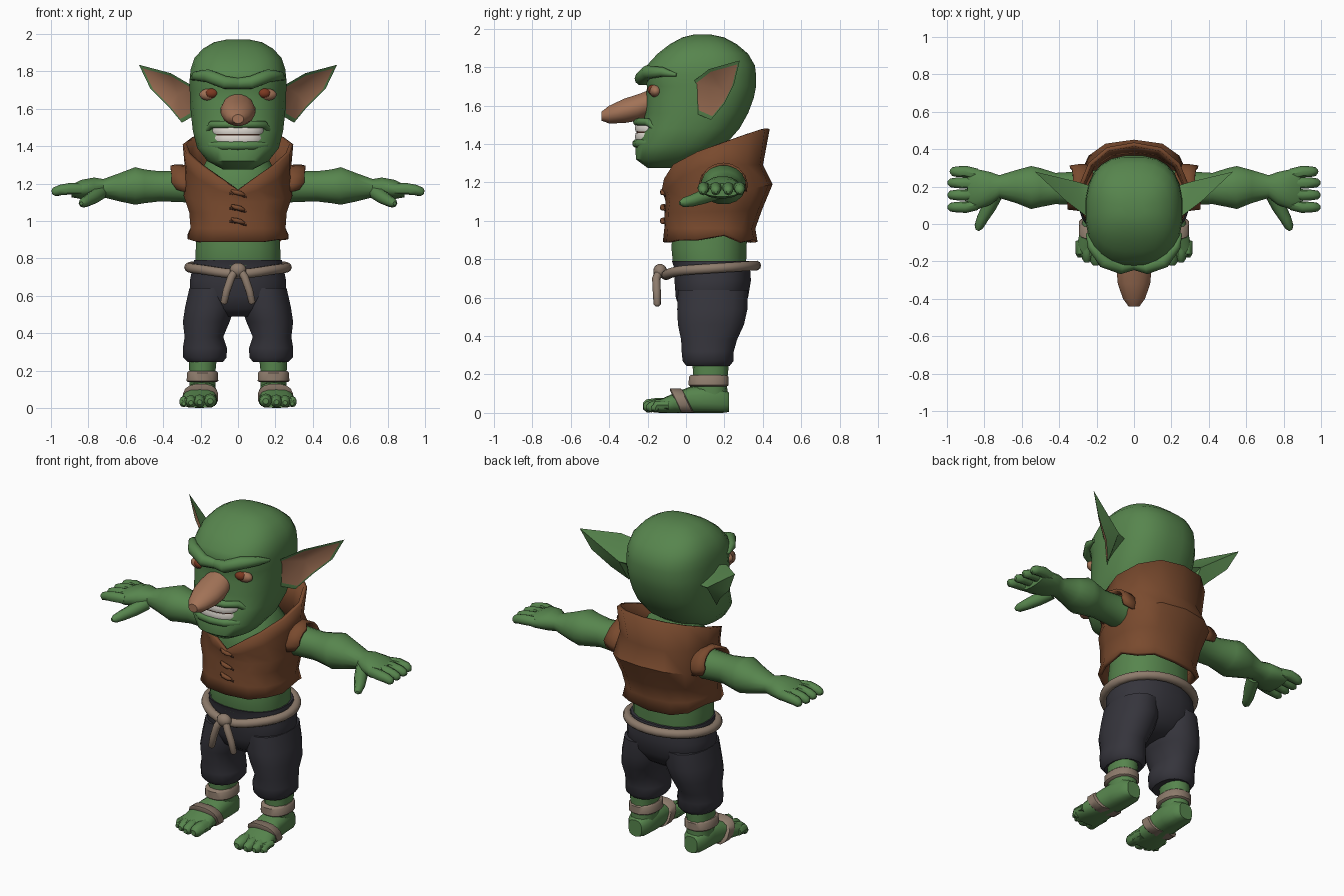
import bpy, bmesh, math, random
from mathutils import Vector, Matrix

if "Cube" in bpy.data.objects:
    bpy.data.objects.remove(bpy.data.objects["Cube"])

random.seed(4)
COLOURS = {
    "skin_green": (0.095, 0.235, 0.075), "vest_brown": (0.19, 0.068, 0.027),
    "trouser_charcoal": (0.036, 0.035, 0.045), "rope_tan": (0.27, 0.2, 0.15),
    "nose_pink": (0.36, 0.17, 0.095), "eye_rust": (0.2, 0.04, 0.015),
    "tooth_white": (0.75, 0.71, 0.65), "dark_brown": (0.05, 0.02, 0.012)}
MATS = {}
for key, col in COLOURS.items():
    MATS[key] = bpy.data.materials.new(key)
    MATS[key].diffuse_color = (*col, 1)
SKIN, VEST, PANTS, ROPE, PINK, RUST, WHITE, DARK = COLOURS


def finish(name, bm, mats, mirror=False):
    bmesh.ops.recalc_face_normals(bm, faces=bm.faces)
    me = bpy.data.meshes.new(name)
    bm.to_mesh(me)
    bm.free()
    for m in mats:
        me.materials.append(MATS[m])
    ob = bpy.data.objects.new(name, me)
    bpy.context.collection.objects.link(ob)
    if mirror:
        mod = ob.modifiers.new("mirror", "MIRROR")
        mod.use_mirror_merge = False
    return ob


def ring(axis, pos, a, b, ra, rb, n=16, p=2.3):
    """Rounded cross-section at pos on an axis, centred on the other two."""
    pts = []
    for i in range(n):
        t = 2 * math.pi * (i + 0.5) / n
        c, s = math.cos(t), math.sin(t)
        u = a + ra * math.copysign(abs(c) ** (2 / p), c)
        v = b + rb * math.copysign(abs(s) ** (2 / p), s)
        pts.append({"x": (pos, u, v), "y": (u, pos, v), "z": (u, v, pos)}[axis])
    return pts


def skin_rings(name, rings, mat, closed=True, cap=True, mirror=False):
    bm = bmesh.new()
    vs = [[bm.verts.new(p) for p in r] for r in rings]
    n = len(rings[0])
    for r0, r1 in zip(vs, vs[1:]):
        for i in range(n if closed else n - 1):
            j = (i + 1) % n
            bm.faces.new((r0[i], r0[j], r1[j], r1[i]))
    if cap:
        bm.faces.new(vs[0])
        bm.faces.new(vs[-1])
    return finish(name, bm, [mat], mirror)


def loft(name, axis, table, mat, mirror=False, n=16, p=2.3):
    return skin_rings(name, [ring(axis, *row, n=n, p=p) for row in table], mat, mirror=mirror)


def front_back(rows):
    """(z, half width, front y, back y) rows to centred ring rows."""
    return [(z, 0, (f + b) / 2, w, (b - f) / 2) for z, w, f, b in rows]


def tube(name, pts, mat, cyclic=False, mirror=False, res=3):
    """Swept round tube through (x, y, z, radius) points."""
    cu = bpy.data.curves.new(name, "CURVE")
    cu.dimensions = "3D"
    cu.bevel_depth, cu.bevel_resolution, cu.use_fill_caps = 1, res, True
    sp = cu.splines.new("POLY")
    sp.points.add(len(pts) - 1)
    for q, (x, y, z, r) in zip(sp.points, pts):
        q.co, q.radius = (x, y, z, 1), r
    sp.use_cyclic_u = cyclic
    tmp = bpy.data.objects.new(name + "_path", cu)
    bpy.context.collection.objects.link(tmp)
    bpy.context.view_layer.update()
    bm = bmesh.new()
    bm.from_mesh(tmp.to_mesh())
    tmp.to_mesh_clear()
    bpy.data.objects.remove(tmp)
    bmesh.ops.remove_doubles(bm, verts=bm.verts, dist=1e-5)
    return finish(name, bm, [mat], mirror)


def blob(name, loc, size, mat, mirror=False):
    bm = bmesh.new()
    bmesh.ops.create_uvsphere(bm, u_segments=14, v_segments=9, radius=1,
                              matrix=Matrix.Translation(loc) @ Matrix.Diagonal((*size, 1)))
    return finish(name, bm, [mat], mirror)


# Head
loft("head", "z", front_back([
    (1.275, .08, -.2, -.02), (1.32, .165, -.262, .1), (1.39, .22, -.265, .2), (1.48, .243, -.225, .28),
    (1.56, .252, -.215, .325), (1.64, .258, -.21, .355), (1.70, .26, -.205, .367), (1.76, .26, -.225, .367),
    (1.81, .255, -.205, .36), (1.87, .235, -.15, .325), (1.92, .19, -.085, .265), (1.955, .13, -.02, .2),
    (1.97, .06, .04, .13)]), SKIN, n=24, p=2.5)
tube("brow", [(0, -.215, 1.735, .03), (.07, -.232, 1.74, .036), (.16, -.2, 1.775, .036),
              (.225, -.12, 1.775, .025), (.25, -.05, 1.76, .008)], SKIN, mirror=True)
blob("eye_socket", (.15, -.158, 1.675), (.058, .032, .033), PINK, True)
blob("eye", (.14, -.173, 1.682), (.036, .028, .027), RUST, True)
loft("nose", "y", [(-.16, 0, 1.625, .075, .07), (-.25, 0, 1.59, .095, .07), (-.32, 0, 1.573, .088, .065),
                   (-.40, 0, 1.553, .06, .047), (-.44, 0, 1.545, .03, .024)], PINK, p=2)

# Mouth: two rows of teeth between the lips
for label, z0, z1 in (("upper_teeth", 1.464, 1.5), ("lower_teeth", 1.42, 1.458)):
    loft(label, "z", [(z0, 0, -.13, .143, .133), ((z0 + z1) / 2, 0, -.13, .148, .138),
                      (z1, 0, -.13, .143, .133)], WHITE, n=20, p=2.5)
loft("mouth_gap", "z", [(1.44, 0, -.13, .14, .13), (1.48, 0, -.13, .14, .13)], DARK, n=20, p=2.5)
for label, z, r in (("upper_lip", 1.515, .02), ("lower_lip", 1.402, .024)):
    tube(label, [(-.18, -.13, 1.46, .012), (-.14, -.2, z, r), (-.08, -.243, z, r), (0, -.256, z, r),
                 (.08, -.243, z, r), (.14, -.2, z, r), (.18, -.13, 1.46, .012)], SKIN)

# Ears: rim, sunken pink inside, and a tapering back
outline = [Vector(p) for p in ((.24, .03, 1.72), (.36, .12, 1.79), (.53, .28, 1.835), (.47, .25, 1.71),
                               (.37, .2, 1.61), (.30, .13, 1.525), (.24, .05, 1.56))]
mid = sum(outline, Vector()) / len(outline)
bm = bmesh.new()
outer = [bm.verts.new(p) for p in outline]
inner = [bm.verts.new(mid + (p - mid) * .87 + Vector((0, .004, 0))) for p in outline]
cup = bm.verts.new(mid + Vector((-.04, .045, 0)))
back = bm.verts.new((.30, .225, 1.67))
root = bm.verts.new((.22, .2, 1.66))
for i in range(7):
    j = (i + 1) % 7
    bm.faces.new((outer[i], outer[j], inner[j], inner[i]))
    bm.faces.new((inner[i], inner[j], cup)).material_index = 1
    if i < 6:
        bm.faces.new((outer[j], outer[i], back))
bm.faces.new((outer[0], root, back))
bm.faces.new((outer[6], back, root))
bm.faces.new((outer[0], outer[6], root))
finish("ear", bm, [SKIN, PINK], True)

# Torso skin
loft("neck", "z", front_back([(1.04, .22, -.075, .34), (1.18, .22, -.075, .34), (1.27, .2, -.06, .31),
                              (1.36, .15, .0, .25)]), SKIN)
loft("belly", "z", front_back([(.7, .22, -.05, .31), (.78, .23, -.07, .315), (.86, .228, -.078, .318),
                               (.96, .22, -.07, .32)]), SKIN, n=20)

# Vest: body rings running up into a flared V collar, given for one half
HALF = 8
rows = []
for zb, zf, w, f, b in ((.9, .9, .265, -.11, .362), (.96, .96, .248, -.102, .35),
                        (1.06, 1.04, .255, -.102, .385), (1.19, 1.1, .285, -.095, .44)):
    row = []
    for k in range(HALF):
        t = math.pi * k / (HALF - 1)
        s, c = math.sin(t), math.cos(t)
        x = w * max(s, 0) ** .78 if 0 < k < HALF - 1 else 0
        y = (f + b) / 2 + (b - f) / 2 * math.copysign(abs(c) ** .78, c)
        row.append((x, y, zb + (zf - zb) * (1 - c) / 2))
    rows.append(row)
rows.append([(0, .39, 1.29), (.12, .375, 1.29), (.22, .31, 1.29), (.275, .2, 1.3),
             (.265, .08, 1.28), (.2, -.03, 1.22), (.1, -.09, 1.165), (0, -.105, 1.135)])
rows.append([(0, .425, 1.48), (.14, .4, 1.475), (.235, .32, 1.45), (.285, .2, 1.41),
             (.265, .06, 1.36), (.19, -.06, 1.295), (.08, -.105, 1.22), (0, -.115, 1.165)])
rings = [r + [(-x, y, z) for x, y, z in r[-2:0:-1]] for r in rows]
rings[0] = [(x, y, z + random.choice((-.012, 0, .025))) for x, y, z in rings[0]]
vest = skin_rings("vest", rings, VEST, cap=False)
sol = vest.modifiers.new("cloth", "SOLIDIFY")
sol.thickness, sol.offset = .022, 0

# Ragged shoulder caps of the vest
caps = []
for x, r, zc in ((.22, .115, 1.18), (.29, .115, 1.185), (.35, .108, 1.195)):
    caps.append([(x + (random.uniform(-.03, .015) if x > .3 else 0), .195 + 1.1 * r * math.cos(t),
                  zc + r * math.sin(t)) for t in [math.radians(-15 + 21 * i) for i in range(11)]])
cap_ob = skin_rings("shoulder_cap", caps, VEST, closed=False, cap=False, mirror=True)
cap_ob.modifiers.new("cloth", "SOLIDIFY").thickness = .015

# Toggles down the front, each over a dark slit
for i, z in enumerate((1.15, 1.07, 1.0)):
    tube(f"toggle_{i}", [(-.035, -.112, z + .012, .006), (-.015, -.122, z + .004, .013),
                         (.015, -.122, z - .004, .013), (.035, -.112, z - .012, .006)], VEST)
    tube(f"slit_{i}", [(-.045, -.108, z - .003, .005), (.045, -.108, z - .022, .005)], DARK)

# Arms and hands
loft("arm", "x", [(.2, .19, 1.185, .1, .095), (.3, .19, 1.185, .092, .086), (.42, .19, 1.185, .085, .082),
                  (.5, .195, 1.185, .106, .092), (.55, .195, 1.187, .117, .102), (.63, .2, 1.18, .09, .078),
                  (.72, .2, 1.175, .062, .05), (.77, .19, 1.175, .09, .058), (.84, .185, 1.168, .11, .052),
                  (.89, .185, 1.16, .105, .034)], SKIN, True, p=2.1)
for i, y in enumerate((.09, .155, .22, .28)):
    tip = .995 - .012 * (i == 3)
    tube(f"finger_{i}", [(.84, .185 + (y - .185) * .85, 1.17, .03), (.9, y, 1.172, .031),
                         (.95, y, 1.165, .028), (tip - .012, y, 1.155, .023), (tip, y, 1.152, .01)],
         SKIN, mirror=True, res=2)
tube("thumb", [(.74, .16, 1.15, .04), (.775, .09, 1.125, .037), (.81, .03, 1.105, .031),
               (.83, -.015, 1.095, .024), (.838, -.033, 1.093, .01)], SKIN, mirror=True, res=2)

# Trousers
loft("trouser_hips", "z", front_back([(.49, .1, .02, .22), (.53, .2, -.03, .28), (.6, .262, -.055, .325),
                                      (.69, .258, -.062, .34), (.76, .243, -.065, .335),
                                      (.79, .238, -.075, .33)]), PANTS, n=20, p=2.4)
loft("trouser_leg", "z", [(.245, .175, .115, .095, .115), (.27, .177, .115, .118, .135),
                          (.32, .177, .113, .12, .138), (.38, .182, .12, .105, .148),
                          (.46, .17, .13, .127, .175), (.54, .15, .137, .135, .186),
                          (.64, .14, .14, .122, .185)], PANTS, True, p=2.2)

# Rope belt with a knot and two hanging ends
belt = []
for i in range(28):
    t = 2 * math.pi * i / 28
    s = math.sin(t)
    belt.append((.262 * math.cos(t), .13 + .235 * s, .752 + .015 * s - .02 * max(0, -s) ** 6, .026))
tube("rope_belt", belt, ROPE, cyclic=True)
blob("rope_knot", (0, -.135, .738), (.045, .036, .038), ROPE)
tube("rope_end", [(.008, -.135, .745, .02), (.035, -.155, .7, .022), (.06, -.152, .63, .021),
                  (.075, -.15, .565, .019), (.077, -.15, .555, .01)], ROPE, mirror=True)

# Lower legs, feet and wraps
loft("shin", "z", [(.06, .19, .13, .072, .09), (.15, .19, .125, .07, .088), (.22, .19, .128, .073, .092),
                   (.3, .185, .125, .078, .095)], SKIN, True, n=14)
loft("foot", "y", [(.225, .19, .055, .045, .05), (.19, .19, .065, .07, .065), (.1, .19, .072, .078, .072),
                   (.02, .195, .068, .08, .068), (-.06, .205, .052, .09, .052),
                   (-.13, .21, .036, .1, .036), (-.17, .21, .03, .09, .028)], SKIN, True, n=14, p=2.6)
for i, (x, r, tip) in enumerate(((.148, .036, -.225), (.205, .031, -.222), (.252, .028, -.205), (.29, .023, -.18))):
    tube(f"toe_{i}", [(x, -.09, .04, r), (x, -.15, .042, r), (x, tip + .02, r, r * .95), (x, tip, r, r * .45)],
         SKIN, mirror=True, res=2)
loft("ankle_wrap", "z", [(.138, .19, .118, .078, .097), (.145, .19, .118, .086, .106),
                         (.188, .19, .118, .084, .105), (.197, .19, .118, .076, .095)], ROPE, True)
strap = []
for y0, grow in ((-.065, 0), (-.058, .009), (-.005, .009), (.002, 0)):
    r = ring("y", y0, .2, .06, .086 + grow, .06 + grow, n=16, p=2.5)
    strap.append([(x, y + .04 - .5 * z, max(z + .01 * grow, .002)) for x, y, z in r])
skin_rings("instep_strap", strap, ROPE, mirror=True)

# Smooth shading with sharp edges kept
for ob in bpy.context.scene.objects:
    ob.select_set(ob.type == "MESH")
    bpy.context.view_layer.objects.active = ob
bpy.ops.object.shade_smooth_by_angle(angle=math.radians(45))

for m in bpy.data.materials:
    if m.users and not m.is_grease_pencil:
        m.use_nodes = True
        m.node_tree.nodes["Principled BSDF"].inputs["Base Color"].default_value = m.diffuse_color
